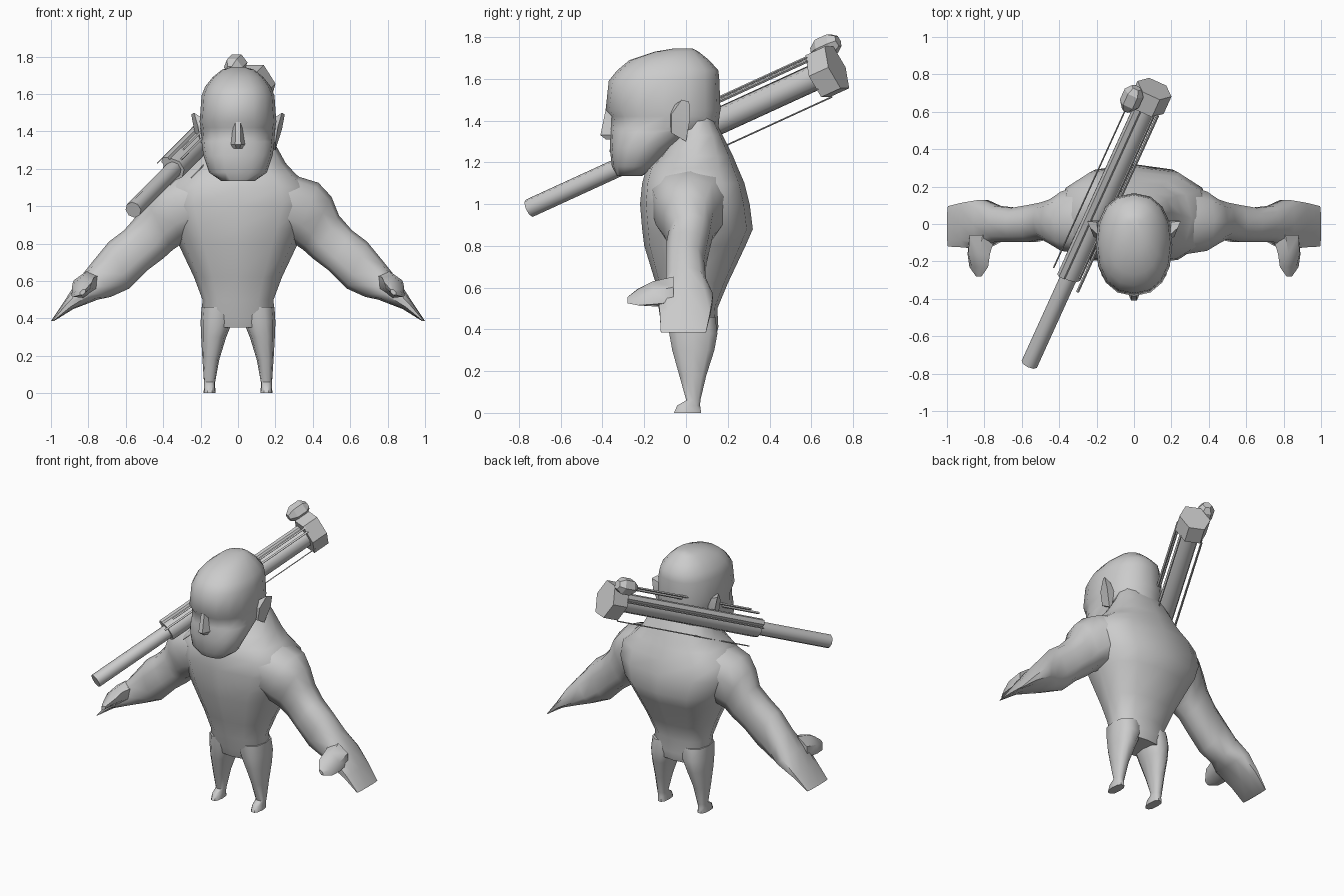
import bpy, bmesh, math
from mathutils import Vector

grey = bpy.data.materials.new("plain grey")
grey.diffuse_color = (0.6, 0.6, 0.6, 1)


def finish(name, bm, angle):
    bmesh.ops.recalc_face_normals(bm, faces=bm.faces)
    me = bpy.data.meshes.new(name)
    bm.to_mesh(me)
    bm.free()
    ob = bpy.data.objects.new(name, me)
    bpy.context.collection.objects.link(ob)
    me.materials.append(grey)
    if angle:
        bpy.ops.object.select_all(action='DESELECT')
        bpy.context.view_layer.objects.active = ob
        ob.select_set(True)
        bpy.ops.object.shade_smooth_by_angle(angle=math.radians(angle))
    return ob


def loft(name, rings, angle=50):
    """Skin a list of closed point rings and cap both ends."""
    bm = bmesh.new()
    vs = [[bm.verts.new(p) for p in r] for r in rings]
    n = len(rings[0])
    for a, b in zip(vs, vs[1:]):
        for i in range(n):
            j = (i + 1) % n
            bm.faces.new((a[i], a[j], b[j], b[i]))
    bm.faces.new(vs[0])
    bm.faces.new(vs[-1])
    return finish(name, bm, angle)


def oval(center, u, v, n=12, power=1.0):
    """Ring spanned by half axes u and v; a power below 1 squares it off."""
    pts = []
    for i in range(n):
        a = 2 * math.pi * i / n
        c, s = math.cos(a), math.sin(a)
        c = math.copysign(abs(c) ** power, c)
        s = math.copysign(abs(s) ** power, s)
        pts.append(Vector(center) + Vector(u) * c + Vector(v) * s)
    return pts


def level(z, hw, yf, yb, cx=0, n=12, power=0.8):
    return oval((cx, (yf + yb) / 2, z), (hw, 0, 0), (0, (yb - yf) / 2, 0), n, power)


def mirror(ob):
    m = ob.modifiers.new("mirror", 'MIRROR')
    m.use_bisect_axis[0] = False
    m.use_mirror_merge = False


# Torso and neck: height, half width, front, back
loft("torso", [level(*r) for r in (
    (.35, .17, -.07, .14), (.41, .195, -.09, .155), (.5, .19, -.11, .15),
    (.62, .235, -.145, .20), (.8, .32, -.20, .285), (.88, .36, -.21, .32),
    (1.0, .41, -.22, .305), (1.1, .40, -.21, .28), (1.17, .31, -.19, .25),
    (1.23, .255, -.13, .225), (1.33, .20, -.05, .175), (1.42, .15, -.03, .13))])

# Head: jaw, recessed eyes, brow and skull
loft("head", [level(*r, n=16, power=.88) for r in (
    (1.135, .09, -.33, -.21), (1.18, .155, -.355, -.14), (1.27, .185, -.365, -.05),
    (1.345, .195, -.365, .08), (1.36, .195, -.365, .155), (1.42, .20, -.36, .16),
    (1.45, .205, -.385, .165), (1.59, .195, -.37, .16), (1.64, .175, -.33, .155),
    (1.69, .135, -.27, .11), (1.73, .085, -.15, .06), (1.745, .03, -.06, .03))])

# Nose wedge
loft("nose", [
    [(-.02, -.35, 1.45), (.02, -.35, 1.45), (.012, -.385, 1.45), (-.012, -.385, 1.45)],
    [(-.05, -.33, 1.33), (.05, -.33, 1.33), (.015, -.41, 1.33), (-.015, -.41, 1.33)],
    [(-.04, -.33, 1.305), (.04, -.33, 1.305), (.01, -.385, 1.31), (-.01, -.385, 1.31)]], 30)

# Pointed ears
mirror(loft("ear", [
    [(.18, -.07, 1.34), (.18, .0, 1.30), (.20, .0, 1.30), (.20, -.07, 1.34)],
    [(.18, -.08, 1.43), (.18, .02, 1.41), (.235, .02, 1.41), (.215, -.07, 1.43)],
    [(.19, -.06, 1.47), (.20, .01, 1.47), (.25, .015, 1.49), (.235, -.02, 1.50)]], 30))

# Arm and flat hand: upper edge, lower edge, front, back
arm = []
for tx, tz, bx, bz, yf, yb in (
        (.30, 1.165, .20, .86, -.17, .22), (.43, 1.125, .30, .80, -.15, .18),
        (.50, 1.05, .35, .765, -.11, .135), (.54, .95, .40, .72, -.085, .12),
        (.61, .87, .48, .66, -.10, .105), (.69, .81, .58, .56, -.10, .09),
        (.78, .70, .68, .515, -.10, .10), (.86, .60, .75, .50, -.14, .135),
        (.93, .49, .88, .45, -.13, .12), (1.0, .385, .985, .385, -.125, .10)):
    arm.append(oval(((tx + bx) / 2, (yf + yb) / 2, (tz + bz) / 2),
                    ((tx - bx) / 2, 0, (tz - bz) / 2), (0, (yb - yf) / 2, 0), 10, .8))
mirror(loft("arm", arm))

# Thumb
mirror(loft("thumb", [
    oval((.81, -.06, .58), (.07, 0, -.05), (.04, 0, .055), 6),
    oval((.83, -.16, .57), (.06, 0, -.05), (.03, 0, .04), 6),
    oval((.83, -.23, .555), (.05, 0, -.04), (.015, 0, .02), 6),
    oval((.83, -.28, .54), (.015, 0, -.015), (.008, 0, .008), 6)]))

# Leg tapering to a small foot
mirror(loft("leg", [level(z, hw, yf, yb, cx, 10) for z, cx, hw, yf, yb in (
    (.46, .105, .09, -.09, .145), (.38, .115, .085, -.085, .155),
    (.30, .13, .067, -.07, .14), (.18, .145, .045, -.035, .10),
    (.06, .152, .03, .0, .07), (.035, .152, .03, -.045, .07),
    (.0, .152, .032, -.06, .075))]))

# Launcher on the shoulder, laid out along one axis
base = Vector((-.56, -.75, .98))
end = Vector((.09, .68, 1.635))
axis = (end - base).normalized()
side = axis.cross(Vector((0, 0, 1))).normalized()
up = side.cross(axis)


def rod(name, a, b, r, n=8, angle=0):
    return loft(name, [oval(p, side * r, up * r, n) for p in (a, b)], angle)


def at(t, s=0, u=0):
    return base + (end - base) * t + side * s + up * u


rod("front_tube", at(0), at(.6), .045, 8, 50)
rod("rear_tube", at(.33), at(1), .063, 8, 50)
rod("top_rail", at(.33, -.035, .045), at(1, -.035, .045), .028, 6)
# Hexagonal end plate with a knob
loft("end_plate", [oval(at(t), side * .10, up * .125, 6) for t in (.965, 1.03)], 0)
loft("knob", [oval(at(t, -.09, .13), side * r, up * r, 6)
              for t, r in ((.955, .025), (.98, .055), (1.02, .055), (1.04, .03))], 0)
# Thin guide rods beside the tube
for s, u, t0, r in ((.075, .075, .31, .008), (.055, .095, .36, .007),
                    (-.095, .03, .34, .004), (-.06, -.11, .36, .004),
                    (.07, -.07, .36, .004)):
    rod("guide_rod", at(t0, s, u), at(.97, s, u), r, 4)
